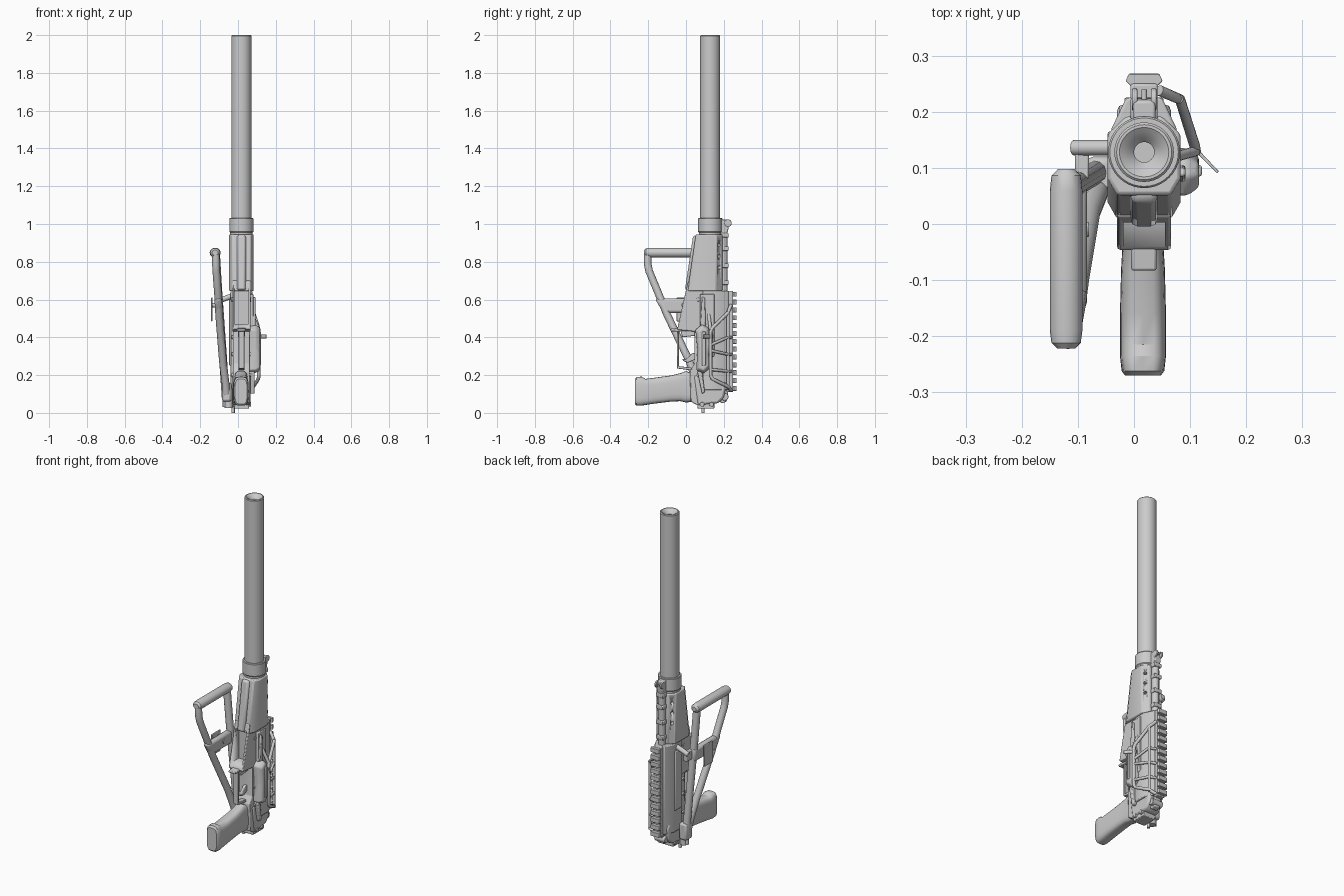
import bpy, bmesh, math
from mathutils import Vector

CX, CY = 0.018, 0.128   # axis of the long tube


def make(name, bm, bevel=0.0, seg=2, angle=35):
    bmesh.ops.recalc_face_normals(bm, faces=bm.faces)
    me = bpy.data.meshes.new(name)
    bm.to_mesh(me)
    bm.free()
    ob = bpy.data.objects.new(name, me)
    bpy.context.collection.objects.link(ob)
    if bevel:
        m = ob.modifiers.new("bevel", 'BEVEL')
        m.width, m.segments, m.limit_method = bevel, seg, 'ANGLE'
        m.angle_limit = math.radians(30)
    bpy.ops.object.select_all(action='DESELECT')
    bpy.context.view_layer.objects.active = ob
    ob.select_set(True)
    bpy.ops.object.shade_smooth_by_angle(angle=math.radians(angle))
    return ob


def loft(name, rings, bevel=0.0, seg=2):
    bm = bmesh.new()
    vs = [[bm.verts.new(p) for p in r] for r in rings]
    n = len(vs[0])
    for a, b in zip(vs, vs[1:]):
        for i in range(n):
            bm.faces.new((a[i], a[(i + 1) % n], b[(i + 1) % n], b[i]))
    bm.faces.new(vs[0])
    bm.faces.new(vs[-1])
    return make(name, bm, bevel, seg)


def side(name, yz, x0, x1, bevel=0.005):
    return loft(name, [[(x, y, z) for y, z in yz] for x in (x0, x1)], bevel)


def column(name, xy, z0, z1, bevel=0.005):
    return loft(name, [[(x, y, z) for x, y in xy] for z in (z0, z1)], bevel)


def box(name, x0, x1, y0, y1, z0, z1, bevel=0.004):
    return column(name, [(x0, y0), (x1, y0), (x1, y1), (x0, y1)], z0, z1, bevel)


def lathe(name, prof, n=40):
    bm = bmesh.new()
    rings = [[bm.verts.new((CX + r * math.cos(2 * math.pi * i / n), CY + r * math.sin(2 * math.pi * i / n), z))
              for i in range(n)] for r, z in prof]
    for a, b in zip(rings, rings[1:]):
        for i in range(n):
            bm.faces.new((a[i], a[(i + 1) % n], b[(i + 1) % n], b[i]))
    bm.faces.new(rings[0])
    bm.faces.new(rings[-1])
    return make(name, bm)


def rod(name, p, q, r, n=16, bevel=0.0):
    p, q = Vector(p), Vector(q)
    d = (q - p).normalized()
    u = d.orthogonal().normalized()
    v = d.cross(u)
    ring = [(u * math.cos(2 * math.pi * i / n) + v * math.sin(2 * math.pi * i / n)) * r for i in range(n)]
    return loft(name, [[c + o for o in ring] for c in (p, q)], bevel, 3)


def tube(name, pts, r):
    cu = bpy.data.curves.new(name, 'CURVE')
    cu.dimensions, cu.bevel_depth, cu.bevel_resolution = '3D', r, 4
    cu.use_fill_caps = True
    sp = cu.splines.new('POLY')
    sp.points.add(len(pts) - 1)
    for s, p in zip(sp.points, pts):
        s.co = (*p, 1)
    ob = bpy.data.objects.new(name, cu)
    bpy.context.collection.objects.link(ob)


def cut(ob, cutter):
    m = ob.modifiers.new("cut", 'BOOLEAN')
    m.operation, m.object, m.solver = 'DIFFERENCE', cutter, 'EXACT'
    cutter.hide_render = True
    cutter.hide_viewport = True


# long outer tube with dished muzzle, and collar
lathe("barrel_tube", [(0.053, 0.94), (0.053, 1.996), (0.049, 2.0), (0.044, 2.0), (0.036, 1.994),
                      (0.026, 1.985), (0.018, 1.975), (0.018, 1.9)])
lathe("barrel_collar", [(0.05, 0.93), (0.06, 0.935), (0.06, 0.955), (0.064, 0.96), (0.064, 1.028), (0.061, 1.032), (0.05, 1.032)])


# tapering handguard with keel
def guard_ring(y0, z):
    return [(x, y, z) for x, y in [(-0.03, y0), (0.066, y0), (0.083, y0 + 0.03), (0.083, 0.16), (0.05, 0.192),
                                   (-0.014, 0.192), (-0.047, 0.16), (-0.047, y0 + 0.03)]]


guard = loft("handguard", [guard_ring(0.008, 0.645), guard_ring(0.052, 0.945)], 0.006)
for i, z in enumerate((0.77, 0.83, 0.89)):
    for s in (-1, 1):
        o = Vector((CX + s * 0.05, 0.175, z))
        d = Vector((s * 0.7, 0.7, 0)) * 0.03
        c = rod("slot_cutter", o - d, o + d, 0.009)
        cut(guard, c)
side("handguard_keel", [(-0.006, 0.65), (0.038, 0.94), (0.08, 0.94), (0.08, 0.65)], -0.006, 0.042, 0.012)
rod("gas_tube", (CX, 0.2, 0.6), (CX, 0.2, 0.99), 0.02)
for z in (0.69, 0.78, 0.87, 0.94):
    box("gas_tube_band", CX - 0.024, CX + 0.024, 0.185, 0.225, z - 0.012, z + 0.012)

# front sight
side("front_sight_base", [(0.17, 0.94), (0.215, 0.94), (0.225, 0.975), (0.22, 1.025), (0.17, 1.025)], CX - 0.02, CX + 0.02)
for s in (-1, 1):
    rod("front_sight_ear", (CX + s * 0.012, 0.222, 1.005), (CX + s * 0.022, 0.222, 1.005), 0.02, 16, 0.003)
rod("front_sight_post", (CX, 0.2, 1.005), (CX, 0.24, 1.005), 0.005)

# magazine well, slanted, open towards the front
well = side("magazine_well", [(0.09, 0.7), (0.012, 0.7), (0.0, 0.65), (-0.047, 0.44), (0.05, 0.43), (0.09, 0.43)], -0.03, 0.066, 0.005)
cut(well, box("well_cutter", -0.019, 0.055, -0.1, 0.035, 0.47, 0.66, 0))
side("well_rear_lip", [(-0.02, 0.452), (-0.083, 0.445), (-0.083, 0.432), (0.0, 0.43)], -0.005, 0.04, 0.004)
side("magazine_catch", [(-0.02, 0.4), (-0.03, 0.44), (0.06, 0.44), (0.06, 0.41)], 0.0, 0.036, 0.004)

# receiver: lower box and faceted upper
side("lower_receiver", [(0.045, 0.645), (0.13, 0.645), (0.13, 0.05), (0.06, 0.04), (0.025, 0.06), (0.02, 0.22), (0.045, 0.26)],
     -0.026, 0.062)
column("upper_receiver", [(-0.035, 0.09), (0.07, 0.09), (0.076, 0.11), (0.076, 0.17), (0.05, 0.225),
                          (-0.014, 0.225), (-0.04, 0.17), (-0.04, 0.11)], 0.12, 0.645)
side("rear_block", [(0.04, 0.2), (0.19, 0.2), (0.215, 0.15), (0.2, 0.08), (0.17, 0.05), (0.06, 0.04)], -0.03, 0.066, 0.012)
box("rear_plate", -0.022, 0.058, 0.06, 0.15, 0.022, 0.06)
for y in (0.085, 0.135):
    rod("rear_pin", (-0.03, y, 0.045), (0.07, y, 0.045), 0.012, 14, 0.002)
rod("sling_stud", (-0.026, 0.09, 0.0), (-0.026, 0.09, 0.06), 0.009)
side("ejection_panel", [(0.075, 0.63), (0.15, 0.63), (0.15, 0.3), (0.075, 0.27)], 0.06, 0.081, 0.004)
box("left_panel", -0.047, -0.03, 0.1, 0.165, 0.25, 0.6)
for i, z in enumerate((0.2, 0.31, 0.4, 0.6)):
    rod("receiver_pin", (-0.034, 0.065, z), (0.07, 0.065, z), 0.01, 14, 0.002)

# top rail with teeth
box("rail_base", CX - 0.024, CX + 0.024, 0.215, 0.25, 0.11, 0.645)
for i in range(13):
    z = 0.13 + i * 0.0415
    column("rail_tooth", [(CX + x, y) for x, y in [(-0.024, 0.246), (-0.033, 0.255), (-0.027, 0.268),
                                                  (0.027, 0.268), (0.033, 0.255), (0.024, 0.246)]], z - 0.013, z + 0.013, 0.002)
side("rear_sight", [(0.15, 0.12), (0.225, 0.12), (0.215, 0.06), (0.19, 0.05), (0.16, 0.08)], CX - 0.02, CX + 0.02)
rod("rear_sight_drum", (CX - 0.035, 0.205, 0.085), (CX + 0.035, 0.205, 0.085), 0.02, 16, 0.003)

# side bracket: bars that wrap from the rail to the right side
tube("bracket_outer", [(0.045, 0.238, 0.57), (0.082, 0.222, 0.53), (0.108, 0.14, 0.45), (0.11, 0.13, 0.43),
                       (0.11, 0.13, 0.2), (0.108, 0.14, 0.18), (0.082, 0.222, 0.14), (0.045, 0.238, 0.12)], 0.0095)
for z0, z1 in ((0.36, 0.40), (0.33, 0.31), (0.23, 0.22)):
    tube("bracket_arm", [(0.045, 0.238, z1), (0.082, 0.222, z1), (0.11, 0.13, z0)], 0.008)
tube("bracket_rail", [(0.08, 0.223, 0.54), (0.08, 0.223, 0.13)], 0.008)
tube("bracket_lower_arm", [(0.075, 0.12, 0.52), (0.11, 0.13, 0.44)], 0.009)

# lumpy cover on the right side, with lever and plate
cover = [(0.055, 0.225), (0.095, 0.21), (0.13, 0.24), (0.125, 0.31), (0.135, 0.37), (0.12, 0.45), (0.085, 0.468), (0.05, 0.44), (0.06, 0.34)]


def cover_ring(x, k):
    return [(x, 0.092 + (y - 0.092) * k, 0.34 + (z - 0.34) * (k * 0.3 + 0.7)) for y, z in cover]


loft("side_cover", [cover_ring(0.06, 1), cover_ring(0.095, 1), cover_ring(0.116, 0.65)], 0.007, 3)
box("cover_rib", 0.1, 0.121, 0.085, 0.105, 0.25, 0.43)
side("long_lever", [(0.075, 0.46), (0.105, 0.46), (0.1, 0.61), (0.085, 0.615)], 0.06, 0.092)
side("selector_lever", [(0.06, 0.22), (0.085, 0.22), (0.1, 0.11), (0.085, 0.1)], 0.06, 0.088)
column("thin_side_plate", [(0.1, 0.139), (0.148, 0.09), (0.151, 0.094), (0.105, 0.143)], 0.395, 0.415, 0.001)

# pistol grip: rounded sections along its length
sections = [(0.05, 0.06, 0.2, 0.036), (0.0, 0.055, 0.222, 0.036), (-0.03, 0.062, 0.21, 0.036), (-0.08, 0.06, 0.198, 0.039),
            (-0.16, 0.05, 0.187, 0.041), (-0.215, 0.042, 0.18, 0.041), (-0.235, 0.038, 0.192, 0.041), (-0.262, 0.038, 0.19, 0.038), (-0.27, 0.046, 0.18, 0.032)]
rings = []
for y, z0, z1, w in sections:
    ring = []
    for i in range(24):
        a = 2 * math.pi * i / 24
        c, s = math.cos(a), math.sin(a)
        f = lambda t: math.copysign(abs(t) ** 0.55, t)
        ring.append((0.016 + w * f(c), y, (z0 + z1) / 2 + (z1 - z0) / 2 * f(s)))
    rings.append(ring)
loft("pistol_grip", rings)

# trigger and guard
side("trigger_guard", [(0.03, 0.225), (-0.048, 0.235), (-0.048, 0.435), (-0.038, 0.435), (-0.038, 0.247), (0.03, 0.24)], 0.003, 0.034, 0.003)
side("trigger", [(0.055, 0.32), (0.03, 0.315), (0.0, 0.285), (-0.02, 0.285), (-0.015, 0.275), (0.01, 0.265), (0.055, 0.285)], 0.01, 0.027, 0.003)

# folded skeleton stock on the left side
ends = []
for cx, cz, y, k in ((-0.121, 0.848, -0.222, 0.55), (-0.121, 0.848, -0.212, 0.9), (-0.121, 0.848, -0.19, 1),
                     (-0.121, 0.848, 0.06, 1), (-0.121, 0.848, 0.086, 0.9), (-0.121, 0.848, 0.098, 0.5)):
    ends.append([(cx + 0.029 * k * math.cos(i * math.pi / 10), y, cz + 0.026 * k * math.sin(i * math.pi / 10)) for i in range(20)])
loft("butt_bar", ends)
tube("stock_strut_lower", [(-0.118, -0.203, 0.85), (-0.117, -0.203, 0.79), (-0.115, -0.195, 0.75), (-0.106, -0.145, 0.63),
                           (-0.1, -0.1, 0.52), (-0.08, 0.02, 0.27), (-0.066, 0.055, 0.16), (-0.062, 0.07, 0.1)], 0.02)
tube("stock_strut_upper", [(-0.117, 0.062, 0.85), (-0.105, 0.07, 0.65), (-0.08, 0.085, 0.3), (-0.065, 0.095, 0.08)], 0.021)
side("stock_crosspiece", [(-0.165, 0.605), (-0.12, 0.528), (0.09, 0.528), (0.095, 0.605)], -0.122, -0.084, 0.014)
box("stock_clip", -0.143, -0.134, -0.05, 0.03, 0.485, 0.61, 0.003)
rod("clip_pin", (-0.14, -0.01, 0.57), (-0.08, -0.01, 0.57), 0.013, 14, 0.002)
rod("stock_latch", (-0.11, 0.136, 0.59), (-0.03, 0.136, 0.62), 0.014, 16, 0.004)
box("latch_block", -0.105, -0.08, 0.08, 0.14, 0.545, 0.6)

# stock hinge
box("hinge_block", -0.085, -0.035, 0.055, 0.12, 0.06, 0.16, 0.012)
rod("hinge_barrel", (-0.05, 0.09, 0.025), (-0.05, 0.09, 0.13), 0.022, 16, 0.003)
rod("hinge_screw", (-0.07, 0.09, 0.03), (-0.07, 0.09, 0.07), 0.011)
